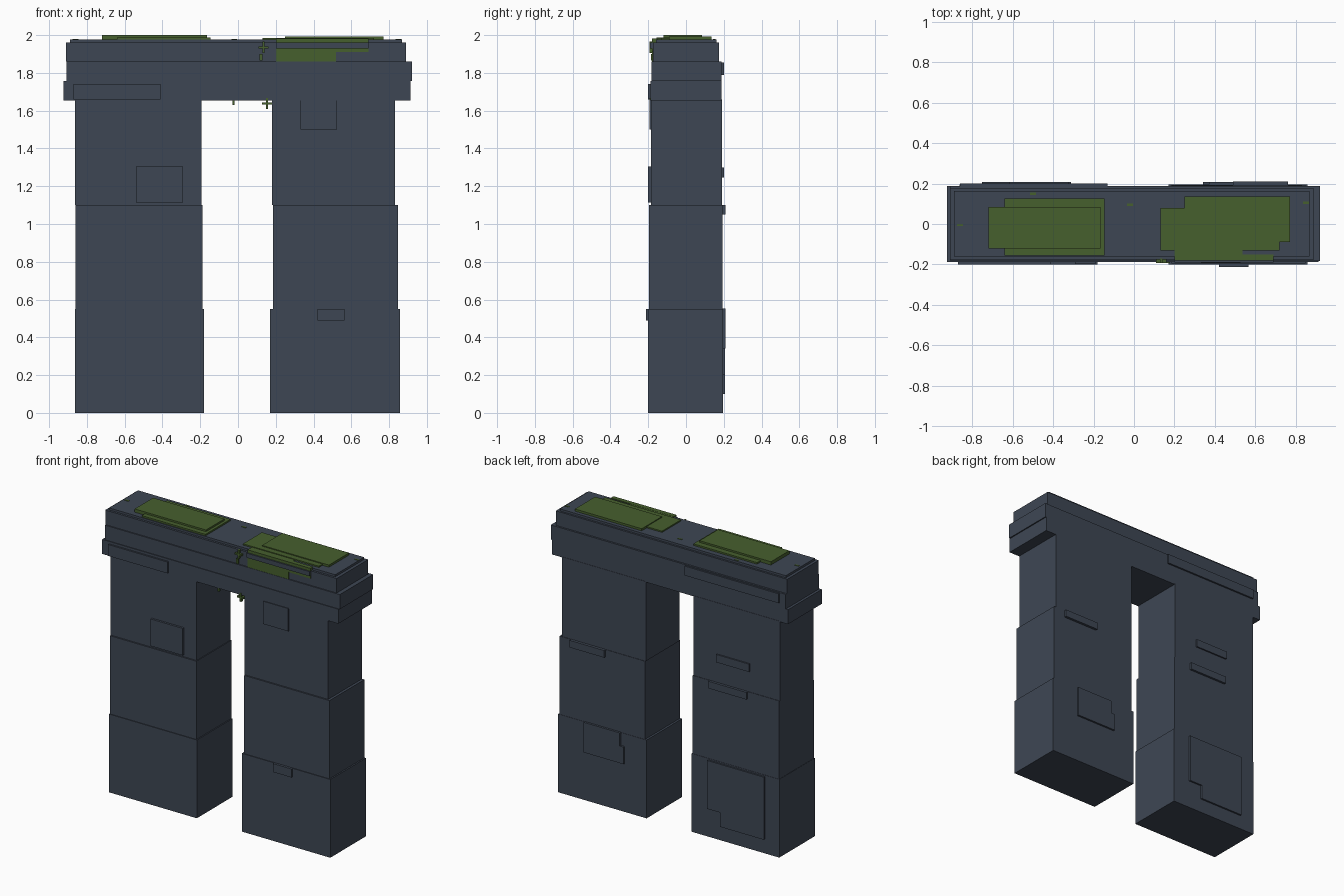
import bpy
import bmesh

if "Cube" in bpy.data.objects:
    bpy.data.objects.remove(bpy.data.objects["Cube"], do_unlink=True)


def material(name, rgb):
    mat = bpy.data.materials.new(name)
    mat.use_nodes = True
    mat.diffuse_color = (*rgb, 1)
    mat.node_tree.nodes["Principled BSDF"].inputs["Base Color"].default_value = (*rgb, 1)
    return mat


STONE = material("slate stone", (0.048, 0.062, 0.088))
MOSS = material("moss green", (0.062, 0.116, 0.027))


def block(name, x, y, z, mat=STONE):
    """Axis-aligned block given by its (low, high) range on each axis."""
    mesh = bpy.data.meshes.new(name)
    bm = bmesh.new()
    bmesh.ops.create_cube(bm, size=1)
    for v in bm.verts:
        v.co = [r[0] if c < 0 else r[1] for c, r in zip(v.co, (x, y, z))]
    bm.to_mesh(mesh)
    bm.free()
    mesh.materials.append(mat)
    obj = bpy.data.objects.new(name, mesh)
    bpy.context.collection.objects.link(obj)
    return obj


def prism(name, outline, y, mat=STONE):
    """Upright plate with an (x, z) outline, spanning a range of y."""
    mesh = bpy.data.meshes.new(name)
    bm = bmesh.new()
    face = bm.faces.new([bm.verts.new((x, y[0], z)) for x, z in outline])
    out = bmesh.ops.extrude_face_region(bm, geom=[face])
    for v in out["geom"]:
        if isinstance(v, bmesh.types.BMVert):
            v.co.y = y[1]
    bmesh.ops.recalc_face_normals(bm, faces=bm.faces)
    bm.to_mesh(mesh)
    bm.free()
    mesh.materials.append(mat)
    bpy.context.collection.objects.link(bpy.data.objects.new(name, mesh))


# Pillars: three stacked courses each
levels = [(0, 0.55), (0.55, 1.1), (1.1, 1.66)]
depths = [(-0.2, 0.195), (-0.195, 0.193), (-0.185, 0.19)]
right_spans = [(-0.862, -0.18), (-0.86, -0.187), (-0.863, -0.192)]
left_spans = [(0.17, 0.858), (0.185, 0.848), (0.18, 0.83)]
for side, spans in (("right", right_spans), ("left", left_spans)):
    for tier, x, y, z in zip(("base", "middle", "upper"), spans, depths, levels):
        block(f"{side}_pillar_{tier}", x, y, z)

# Lintel courses and cap
block("lintel_lower", (-0.925, 0.912), (-0.188, 0.188), (1.655, 1.757))
block("lintel_middle", (-0.907, 0.92), (-0.183, 0.188), (1.757, 1.86))
block("lintel_upper", (-0.91, 0.89), (-0.175, 0.175), (1.86, 1.962))
block("lintel_cap", (-0.89, 0.868), (-0.16, 0.162), (1.962, 1.977))

# Raised stones on the front
for name, x, z, front in (
    ("front_lintel_stone", (-0.87, -0.41), (1.66, 1.74), -0.2),
    ("front_square_stone", (-0.54, -0.29), (1.115, 1.305), -0.2),
    ("front_corner_stone", (0.33, 0.525), (1.5, 1.66), -0.193),
    ("front_small_stone", (0.42, 0.565), (0.49, 0.55), -0.212),
    ("front_ledge", (0.2, 0.69), (1.93, 1.962), -0.19),
):
    block(name, x, (front, -0.15), z)

# Raised stones on the back
for name, x, z, back in (
    ("back_lintel_stone", (-0.86, -0.13), (1.79, 1.856), 0.2),
    ("back_left_strip", (0.49, 0.76), (1.05, 1.1), 0.21),
    ("back_right_upper_strip", (-0.63, -0.375), (1.245, 1.3), 0.2),
    ("back_right_lower_strip", (-0.615, -0.32), (1.05, 1.1), 0.208),
):
    block(name, x, (0.15, back), z)
prism("back_left_panel", [(0.65, 0.34), (0.65, 0.552), (0.37, 0.552), (0.37, 0.46),
                          (0.34, 0.46), (0.34, 0.34)], (0.15, 0.208))
prism("back_right_panel", [(-0.75, 0.1), (-0.75, 0.54), (-0.31, 0.54), (-0.31, 0.2),
                           (-0.41, 0.2), (-0.41, 0.1)], (0.15, 0.207))

# Moss mats on the top
for name, x, y, top in (
    ("right_moss_upper", (-0.72, -0.165), (-0.12, 0.085), 2.0),
    ("right_moss_lower", (-0.64, -0.145), (-0.155, 0.125), 1.988),
    ("left_moss_upper", (0.25, 0.77), (-0.09, 0.135), 1.992),
    ("left_moss_lower", (0.13, 0.72), (-0.13, 0.08), 1.986),
    ("left_moss_edge", (0.2, 0.535), (-0.158, 0.0), 1.981),
):
    block(name, x, y, (1.97, top), MOSS)

# Moss draped over the front edge
prism("front_moss", [(0.2, 1.86), (0.52, 1.86), (0.52, 1.91), (0.69, 1.91),
                     (0.69, 1.982), (0.2, 1.982)], (-0.181, -0.15), MOSS)

# Small sprigs: a crossed pair of thin blades
for i, (x, z) in enumerate(((0.135, 1.935), (0.153, 1.638))):
    block(f"sprig_{i}_stem", (x - 0.006, x + 0.006), (-0.192, -0.17), (z - 0.03, z + 0.03), MOSS)
    block(f"sprig_{i}_leaf", (x - 0.026, x + 0.026), (-0.192, -0.17), (z - 0.006, z + 0.006), MOSS)
block("sprig_tail", (0.115, 0.13), (-0.186, -0.17), (1.865, 1.9), MOSS)
block("sprig_hanging", (-0.028, -0.018), (-0.185, -0.17), (1.63, 1.66), MOSS)

# Moss flecks on the cap
for i, (x, y) in enumerate(((-0.86, -0.005), (-0.5, 0.15), (0.85, 0.105), (-0.02, 0.095))):
    block(f"cap_fleck_{i}", (x - 0.015, x + 0.015), (y - 0.006, y + 0.006), (1.97, 1.98), MOSS)
